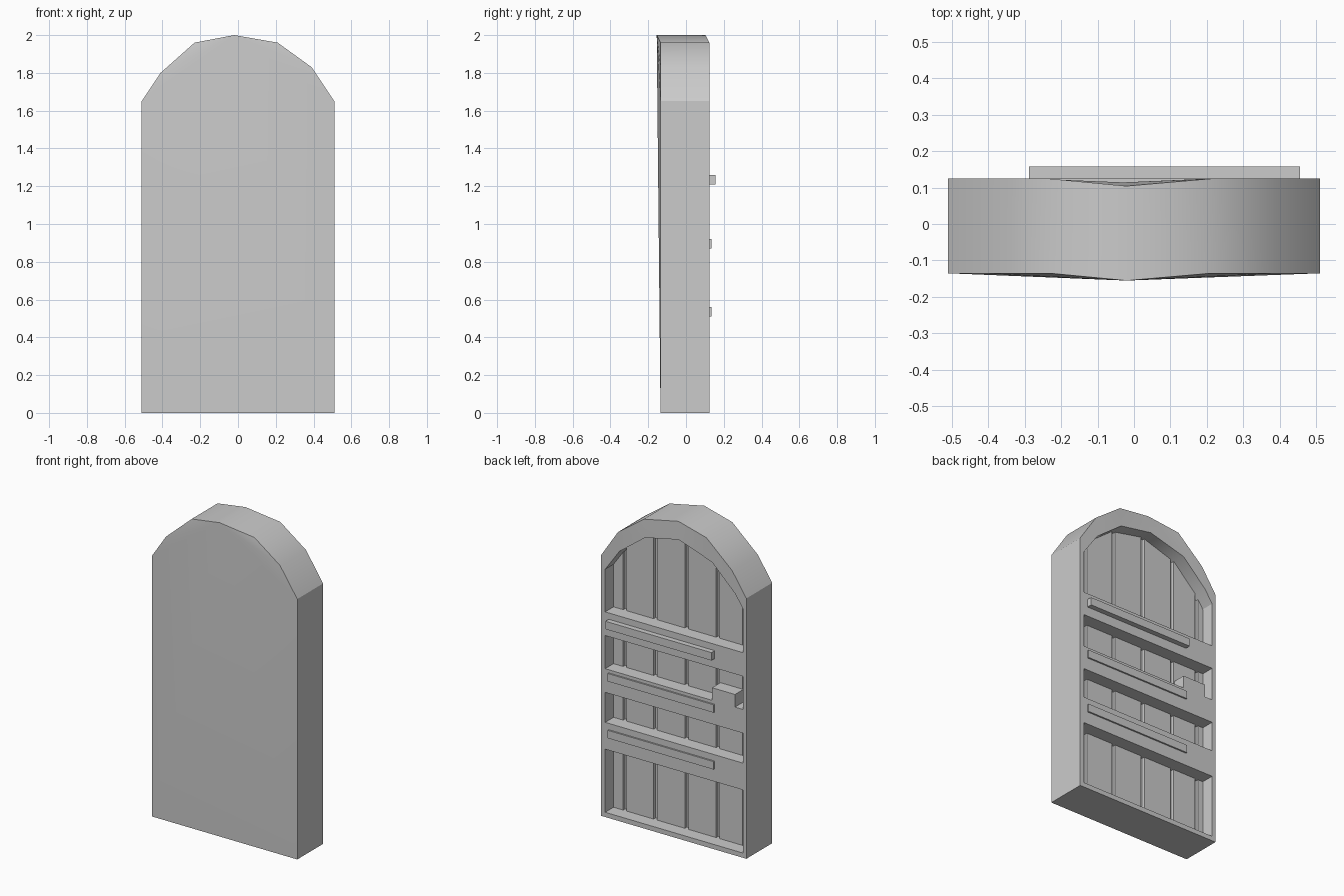
import bpy, bmesh, math

old = bpy.data.objects.get("Cube")
if old:
    bpy.data.objects.remove(old, do_unlink=True)

# Single plain grey
grey = bpy.data.materials.new("plain_grey")
grey.use_nodes = True
colour = (0.6, 0.6, 0.6, 1)
grey.diffuse_color = colour
grey.node_tree.nodes["Principled BSDF"].inputs["Base Color"].default_value = colour

FRONT, BACK = -0.135, 0.124
GROOVE, PLANK = 0.02, 0.04
BULGE = 0.02  # how far the crown leans towards the front

# Outer and inner outlines, bottom right round over the arch to bottom left
outer = [(0.51, 0), (0.51, 1.65), (0.39, 1.83), (0.21, 1.96), (-0.02, 2),
         (-0.23, 1.96), (-0.41, 1.8), (-0.51, 1.65), (-0.51, 0)]
inner = [(0.48, 0.03), (0.48, 1.57), (0.38, 1.71), (0.2, 1.845), (-0.03, 1.89),
         (-0.27, 1.815), (-0.43, 1.66), (-0.485, 1.58), (-0.485, 0.03)]
CROWN = 4


def finish(name, bm):
    bmesh.ops.recalc_face_normals(bm, faces=bm.faces)
    mesh = bpy.data.meshes.new(name)
    bm.to_mesh(mesh)
    bm.free()
    mesh.materials.append(grey)
    obj = bpy.data.objects.new(name, mesh)
    bpy.context.collection.objects.link(obj)
    return obj


def prism(name, points, y0, y1):
    """Extrude an x-z polygon from y0 to y1."""
    bm = bmesh.new()
    a = [bm.verts.new((x, y0, z)) for x, z in points]
    b = [bm.verts.new((x, y1, z)) for x, z in points]
    bm.faces.new(a)
    bm.faces.new(b)
    for i in range(len(a)):
        j = (i + 1) % len(a)
        bm.faces.new((a[i], a[j], b[j], b[i]))
    return finish(name, bm)


def box(name, x0, x1, y0, y1, z0, z1):
    return prism(name, [(x0, z0), (x1, z0), (x1, z1), (x0, z1)], y0, y1)


# Arched door body with a recessed back
bm = bmesh.new()


def ring(points, y, lean):
    return [bm.verts.new((x, y - (lean if i == CROWN else 0), z))
            for i, (x, z) in enumerate(points)]


rings = [ring(outer, FRONT, BULGE), ring(outer, BACK, BULGE),
         ring(inner, BACK, BULGE / 2), ring(inner, GROOVE, 0)]
count = len(outer)
for a, b in zip(rings, rings[1:]):
    for i in range(count):
        j = (i + 1) % count
        bm.faces.new((a[i], a[j], b[j], b[i]))
bm.faces.new(rings[-1])
front = rings[0]
for i in range(count):
    j = (i + 1) % count
    if CROWN not in (i, j):
        bm.faces.new((front[CROWN], front[i], front[j]))
body = finish("door_body", bm)
bpy.ops.object.select_all(action="DESELECT")
body.select_set(True)
bpy.context.view_layer.objects.active = body
bpy.ops.object.shade_smooth_by_angle(angle=math.radians(32))


# Vertical planks, with tops tucked into the arch
def arch_height(x):
    mid = [((a + c) / 2, (b + d) / 2) for (a, b), (c, d) in zip(outer, inner)][1:-1]
    for (x0, z0), (x1, z1) in zip(mid, mid[1:]):
        if x1 <= x <= x0:
            return z0 + (z1 - z0) * (x - x0) / (x1 - x0)
    return mid[0][1]


GAP = 0.012
grooves = [-0.495 - GAP, -0.437, -0.252, -0.032, 0.187, 0.4, 0.49 + GAP]
for n, (left, right) in enumerate(zip(grooves, grooves[1:])):
    x0, x1 = left + GAP, right - GAP
    tops = [(x0 + (x1 - x0) * t / 4) for t in range(4, -1, -1)]
    prism(f"plank_{n + 1}",
          [(x0, 0.015), (x1, 0.015)] + [(x, arch_height(x)) for x in tops],
          GROOVE - 0.01, PLANK)

# Cross rails, each with a long hinge strap
for name, z0, z1, strap_z, strap_y in (("upper", 1.15, 1.3, 1.235, 0.157),
                                       ("middle", 0.79, 0.94, 0.895, 0.134),
                                       ("lower", 0.43, 0.6, 0.535, 0.134)):
    box(name + "_rail", -0.485, 0.48, GROOVE, BACK, z0, z1)
    box(name + "_strap", -0.288, 0.455, BACK - 0.01, strap_y,
        strap_z - 0.025, strap_z + 0.025)

# Lock block standing on the middle rail
box("lock_block", -0.43, -0.27, GROOVE, BACK, 0.94, 1.02)
